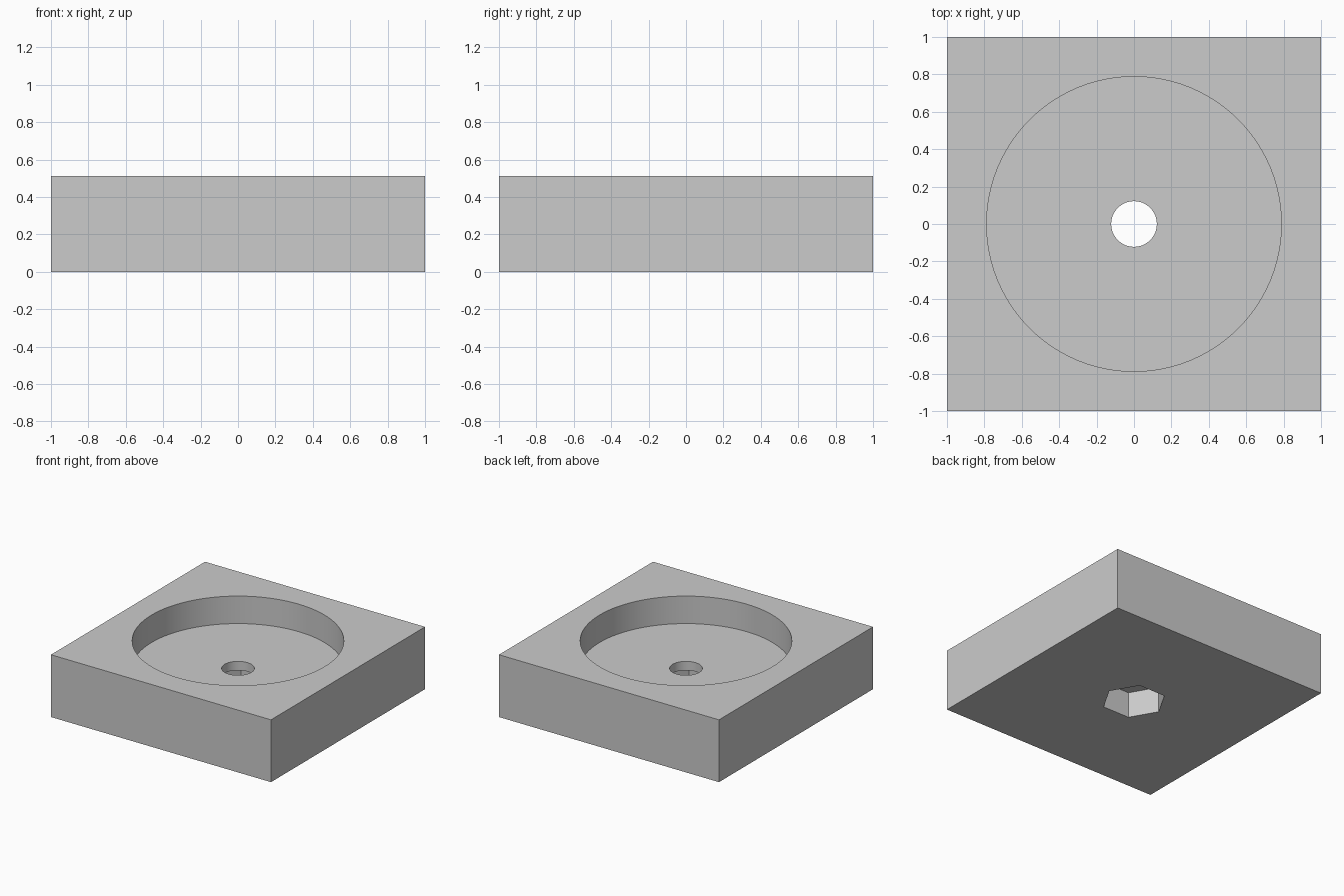
import bpy

if "Cube" in bpy.data.objects:
    bpy.data.objects.remove(bpy.data.objects["Cube"], do_unlink=True)

HEIGHT = 0.512      # block height
FLOOR = 0.286       # floor of the round recess
POCKET = 0.213      # ceiling of the hexagonal pocket

# Single grey material
grey = bpy.data.materials.new("plain grey")
grey.use_nodes = True
colour = (0.6, 0.6, 0.6, 1)
grey.diffuse_color = colour
grey.node_tree.nodes["Principled BSDF"].inputs["Base Color"].default_value = colour

# Square block
bpy.ops.mesh.primitive_cube_add(size=2, location=(0, 0, HEIGHT / 2))
block = bpy.context.object
block.name = "square_block"
block.scale.z = HEIGHT / 2
bpy.ops.object.transform_apply(location=True, rotation=False, scale=True)
block.data.materials.append(grey)


def cut(name, sides, radius, bottom, top, turn=0):
    """Cut an upright prism out of the block."""
    bpy.ops.mesh.primitive_cylinder_add(
        vertices=sides, radius=radius, depth=top - bottom,
        location=(0, 0, (top + bottom) / 2), rotation=(0, 0, turn))
    cutter = bpy.context.object
    cutter.name = name
    cutter.hide_render = True
    cutter.data.materials.append(grey)
    mod = block.modifiers.new(name, "BOOLEAN")
    mod.operation = "DIFFERENCE"
    mod.solver = "EXACT"
    mod.object = cutter
    bpy.context.view_layer.objects.active = block
    bpy.ops.object.modifier_apply(modifier=mod.name)
    bpy.data.objects.remove(cutter, do_unlink=True)


# Round recess in the top, nut pocket in the underside, bolt hole between them
cut("recess_cutter", 96, 0.788, FLOOR, HEIGHT + 0.2)
cut("nut_pocket_cutter", 6, 0.243, -0.2, POCKET, turn=3.14159265 / 6)
cut("bolt_hole_cutter", 64, 0.122, 0.1, HEIGHT)

# Smooth round walls, crisp corners
bpy.ops.object.select_all(action="DESELECT")
block.select_set(True)
bpy.context.view_layer.objects.active = block
bpy.ops.object.shade_smooth_by_angle(angle=0.5)
